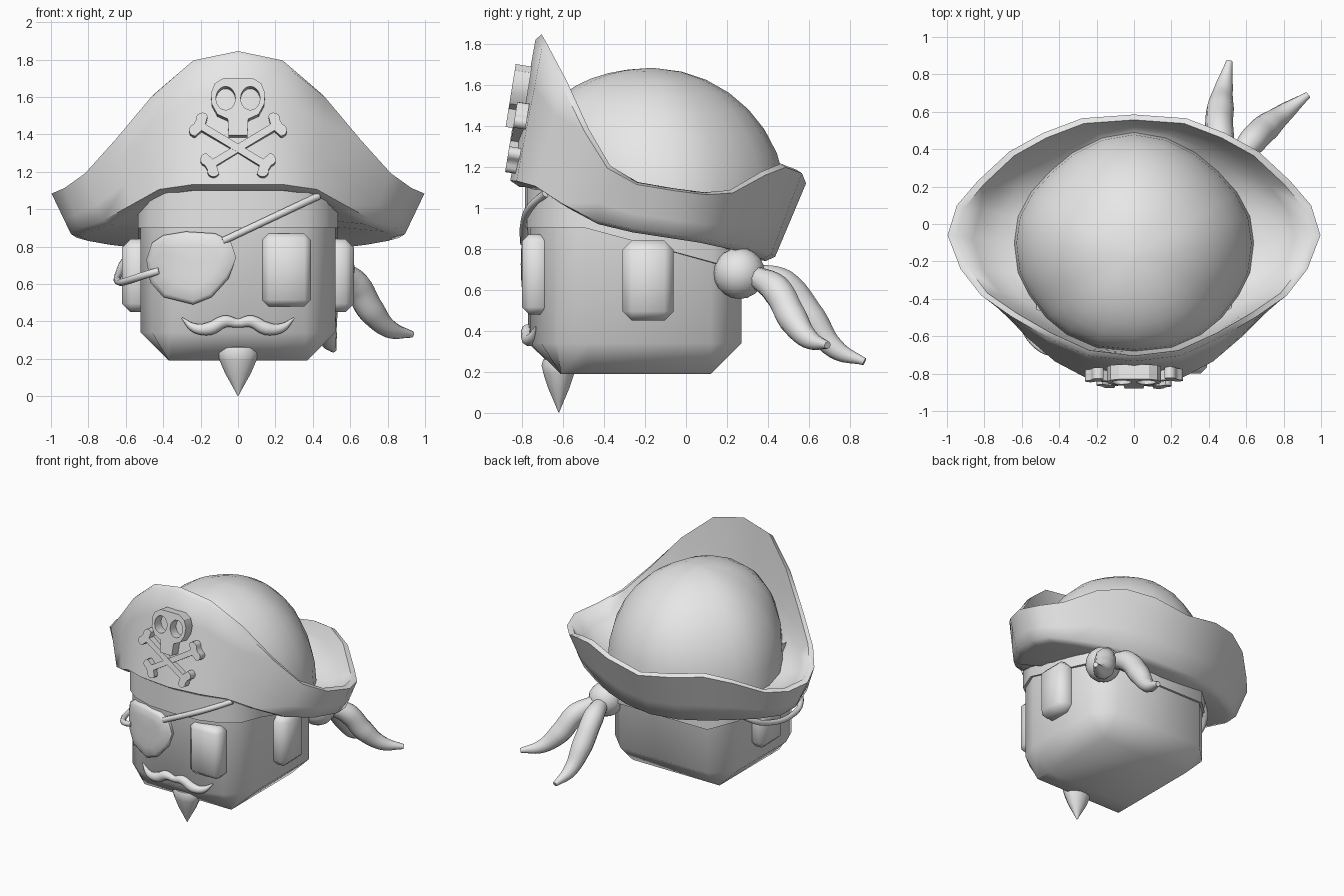
import bpy, bmesh, math
from mathutils import Vector

if "Cube" in bpy.data.objects:
    bpy.data.objects.remove(bpy.data.objects["Cube"])

GREY = (0.8, 0.8, 0.8, 1)
mat = bpy.data.materials.new("plain_grey")
mat.use_nodes = True
mat.diffuse_color = GREY
mat.node_tree.nodes["Principled BSDF"].inputs["Base Color"].default_value = GREY


def finish(obj, angle=60):
    """Select, turn into a mesh, colour and smooth one object."""
    bpy.ops.object.select_all(action='DESELECT')
    obj.select_set(True)
    bpy.context.view_layer.objects.active = obj
    if obj.type == 'CURVE':
        bpy.ops.object.convert(target='MESH')
        obj = bpy.context.object
    obj.data.materials.clear()
    obj.data.materials.append(mat)
    bpy.ops.object.shade_smooth_by_angle(angle=math.radians(angle))


def link(name, data):
    obj = bpy.data.objects.new(name, data)
    bpy.context.collection.objects.link(obj)
    return obj


def from_bmesh(name, bm):
    bmesh.ops.remove_doubles(bm, verts=bm.verts, dist=.0005)
    bmesh.ops.recalc_face_normals(bm, faces=bm.faces)
    mesh = bpy.data.meshes.new(name)
    bm.to_mesh(mesh)
    bm.free()
    finish(link(name, mesh))


def box(name, low, high, bevel):
    low, high = Vector(low), Vector(high)
    bm = bmesh.new()
    bmesh.ops.create_cube(bm, size=1)
    for v in bm.verts:
        v.co = (low + high) / 2 + v.co * (high - low)
    bmesh.ops.bevel(bm, geom=bm.edges[:], offset=bevel, segments=1, affect='EDGES')
    from_bmesh(name, bm)


def loft(name, rings, cap_start=False, cap_end=False):
    bm = bmesh.new()
    rows = [[bm.verts.new(p) for p in ring] for ring in rings]
    n = len(rows[0])
    for a, b in zip(rows, rows[1:]):
        for i in range(n):
            j = (i + 1) % n
            bm.faces.new((a[i], a[j], b[j], b[i]))
    if cap_start:
        bm.faces.new(rows[0])
    if cap_end:
        bm.faces.new(rows[-1])
    from_bmesh(name, bm)


def tube(name, points, radii, steps=6):
    """Round tapering tube through the points."""
    cu = bpy.data.curves.new(name, 'CURVE')
    cu.dimensions = '3D'
    cu.bevel_depth = 1
    cu.bevel_resolution = 3
    cu.resolution_u = steps
    cu.use_fill_caps = True
    sp = cu.splines.new('BEZIER')
    sp.bezier_points.add(len(points) - 1)
    for bp, p, r in zip(sp.bezier_points, points, radii):
        bp.co, bp.radius = p, r
        bp.handle_left_type = bp.handle_right_type = 'AUTO'
    finish(link(name, cu))


def badge(name, outlines, height, depth, proud):
    """Flat extruded shape (with holes) leaning on the hat front."""
    cu = bpy.data.curves.new(name, 'CURVE')
    cu.dimensions = '2D'
    cu.fill_mode = 'BOTH'
    cu.extrude = depth / 2
    for pts in outlines:
        sp = cu.splines.new('POLY')
        sp.points.add(len(pts) - 1)
        for q, (x, z) in zip(sp.points, pts):
            q.co = (x, z, 0, 1)
        sp.use_cyclic_u = True
    obj = link(name, cu)
    obj.location = (0, -.86 + .17 * (height - 1.1) - proud + depth / 2, height)
    obj.rotation_euler.x = math.pi / 2 - .16
    finish(obj, 30)


def oval(cx, cz, rx, rz, n=20):
    return [(cx + rx * math.cos(2 * math.pi * i / n),
             cz + rz * math.sin(2 * math.pi * i / n)) for i in range(n)]


def mirrored(half):
    """Closed ring from a half ring that starts and ends on x = 0."""
    return [Vector(p) for p in half] + [Vector((-p[0], *p[1:])) for p in half[-2:0:-1]]


def face_y(x):
    """Depth of the rounded face at a given x."""
    return -.77 + 1.35 * abs(x) ** 3


# Head: rounded face, chamfered back corners and bottom
plan = mirrored([(0, -.77), (.2, -.76), (.36, -.707), (.46, -.63), (.52, -.48),
                 (.52, .12), (.37, .27), (0, .27)])
base = [(max(-.37, min(.37, x)), max(-.61, min(.12, y)), .19) for x, y in plan]
loft("head", [base, [(x, y, .34) for x, y in plan], [(x, y, 1.1) for x, y in plan]], True, True)

# Eye and ears
box("left_eye", (.13, -.8, .48), (.39, -.66, .87), .035)
for side, s in (("left", 1), ("right", -1)):
    xs = sorted((s * .45, s * .62))
    box(side + "_ear", (xs[0], -.31, .45), (xs[1], -.06, .84), .045)

# Bandana, dropping towards the back
cloth = [(x * 1.03, (y + .25) * 1.03 - .25) for x, y in plan]
drop = [.9 - .32 * max(0, y + .4) for x, y in plan]
loft("bandana", [[(x, y, z) for (x, y), z in zip(plan, drop)],
                 [(x, y, z) for (x, y), z in zip(cloth, drop)],
                 [(x, y, 1.12) for x, y in cloth]])

# Bandana knot and tails
bm = bmesh.new()
bmesh.ops.create_uvsphere(bm, u_segments=16, v_segments=10, radius=.125)
bmesh.ops.translate(bm, verts=bm.verts, vec=(.5, .26, .68))
from_bmesh("bandana_knot", bm)
tail_radii = (.05, .075, .075, .05, .018)
tube("outer_tail", [(.54, .33, .67), (.63, .44, .6), (.71, .52, .46),
                    (.81, .6, .36), (.93, .69, .33)], tail_radii)
tube("back_tail", [(.49, .32, .68), (.46, .47, .63), (.46, .61, .46),
                   (.48, .73, .31), (.51, .87, .25)], tail_radii)

# Hat: lower fold, outer rim, and the valley where the brim meets the crown
fold = mirrored([(0, -.86, 1.11), (.25, -.83, 1.11), (.42, -.74, 1.09), (.57, -.61, 1.01),
                 (.72, -.45, .93), (.84, -.27, .89), (.89, -.06, .86), (.86, .08, .84),
                 (.74, .18, .82), (.57, .28, .8), (.4, .36, .78), (.22, .41, .76),
                 (0, .43, .75)])
rim = mirrored([(0, -.73, 1.84), (.25, -.7, 1.79), (.47, -.6, 1.61), (.66, -.49, 1.38),
                (.82, -.38, 1.2), (.93, -.24, 1.12), (1, -.06, 1.09), (.95, .1, 1.07),
                (.84, .23, 1.08), (.67, .39, 1.17), (.49, .49, 1.21), (.28, .57, 1.18),
                (0, .59, 1.13)])
valley = mirrored([(0, -.68, 1.4), (.2, -.66, 1.35), (.36, -.59, 1.25), (.47, -.5, 1.13),
                   (.56, -.38, 1.03), (.62, -.26, .98), (.64, -.1, .95), (.62, .04, .94),
                   (.55, .17, .94), (.45, .28, .96), (.33, .38, .99), (.17, .46, 1.01),
                   (0, .49, 1.02)])


def shrunk(ring, k, lift=0):
    return [Vector((p.x * k, (p.y + .15) * k - .15, p.z + lift)) for p in ring]


def between(a, b, t, lift=0):
    return [p.lerp(q, t) + Vector((0, 0, lift)) for p, q in zip(a, b)]


lip = shrunk(rim, .955, .005)
crown = []
for step in range(9):
    a = math.radians(90 - 11 * step)
    crown.append([(p.x * math.sin(a), -.17 + (p.y + .17) * math.sin(a),
                   p.z + (1.68 - p.z) * math.cos(a)) for p in valley])
loft("hat", [shrunk(fold, .55, .02), shrunk(fold, .93, -.01)] +
     [between(fold, rim, t) for t in (.03, .35, .7, .97)] +
     [lip, between(lip, valley, .3, -.03), between(lip, valley, .7, -.03)] + crown,
     cap_end=True)

# Skull badge with eye holes
skull_half = [(.05, -.19), (.055, -.1), (.11, -.075), (.14, -.02), (.145, .04),
              (.125, .09), (.08, .12)]
skull = skull_half + [(-x, z) for x, z in reversed(skull_half)]
holes = [oval(s * .066, .012, .052, .064) for s in (-1, 1)]
badge("skull", [skull] + holes, 1.575, .08, .07)

# Crossed bones: a bar with two knobs at each end
for side, s in (("left", 1), ("right", -1)):
    a, b = Vector((-.21 * s, .11)), Vector((.15 * s, -.11))
    d = (b - a).normalized()
    n = Vector((-d.y, d.x))
    shape = []
    for end, u in ((a, -1), (b, 1)):
        w = n * u
        shape += [end - d * u * .03 - w * .02]
        for k in (-1, 1):
            c = end + w * k * .036
            start = math.atan2(d.y * u, d.x * u) + (-2.1 if k < 0 else -.75)
            shape += [c + .033 * Vector((math.cos(start + i * .475), math.sin(start + i * .475)))
                      for i in range(7)]
        shape += [end - d * u * .03 + w * .02]
    badge(side + "_bone", [[tuple(p) for p in shape]], 1.34, .06, .033 + .002 * s)

# Eye patch and its strap
patch = [(-.49, .73), (-.46, .82), (-.4, .86), (-.28, .88), (-.12, .87), (-.04, .83),
         (-.01, .74), (-.05, .63), (-.14, .53), (-.24, .49), (-.4, .53), (-.47, .61)]
rings = []
for k, out in ((1, -.04), (1, .02), (.9, .032), (.6, .037), (.25, .037)):
    scaled = [(-.25 + (x + .25) * k, .7 + (z - .7) * k) for x, z in patch]
    rings.append([(x, face_y(x) - out, z) for x, z in scaled])
loft("eye_patch", rings, cap_end=True)
tube("front_strap", [(x, face_y(x) - .02, z) for x, z in
                     ((-.08, .83), (.1, .915), (.27, .995), (.43, 1.07))], [.02] * 4)
tube("side_strap", [(-.42, -.69, .67), (-.49, -.67, .65), (-.58, -.57, .62), (-.63, -.42, .61),
                    (-.635, -.1, .66), (-.59, .07, .74), (-.49, .15, .82)], [.02] * 7)

# Moustache and pointed beard
stache = [(0, .39, .024), (.07, .4, .034), (.15, .362, .037), (.23, .364, .026), (.3, .418, .004)]
stache = [(-x, z, r) for x, z, r in stache[:0:-1]] + stache
tube("moustache", [(x, face_y(x), z) for x, z, r in stache], [r for x, z, r in stache], 4)
profile = [(.003, .003), (.034, .06), (.068, .12), (.098, .19), (.11, .23), (.1, .26), (.05, .27)]
loft("beard", [[(x, y - .62, z) for x, y in oval(0, 0, r, r * .78, 14)] for r, z in profile],
     True, True)
